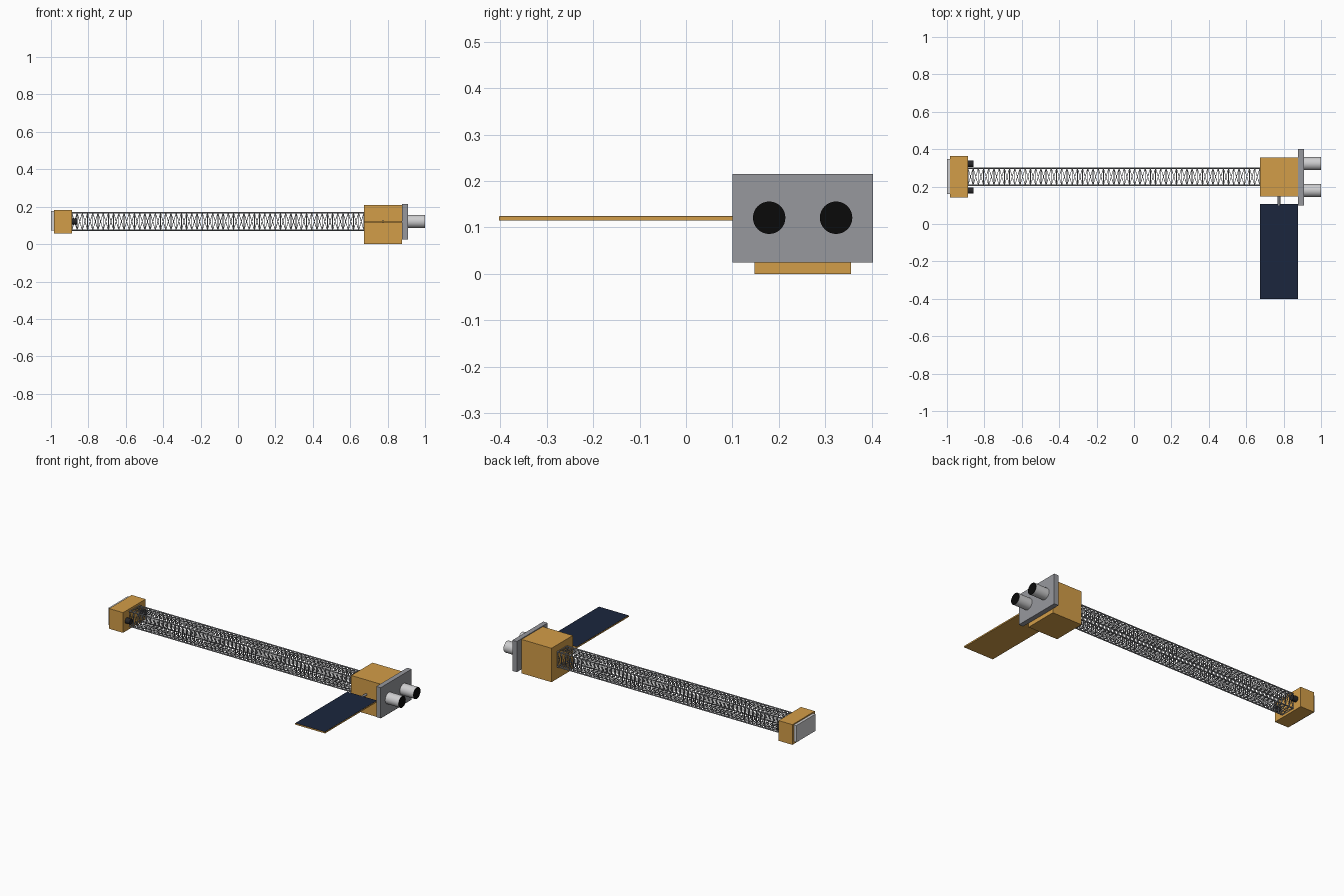
import bpy, bmesh, math
from mathutils import Vector, Matrix

if "Cube" in bpy.data.objects:
    bpy.data.objects.remove(bpy.data.objects["Cube"])


def material(name, r, g, b):
    m = bpy.data.materials.new(name)
    m.diffuse_color = (r, g, b, 1)
    m.use_nodes = True
    m.node_tree.nodes["Principled BSDF"].inputs["Base Color"].default_value = m.diffuse_color
    return m


GOLD = material("gold foil", 0.65, 0.34, 0.065)
NAVY = material("solar navy", 0.011, 0.019, 0.048)
GREY = material("bench grey", 0.31, 0.315, 0.34)
SILVER = material("silver", 0.62, 0.62, 0.63)
DARK = material("mast grey", 0.27, 0.275, 0.29)
BLACK = material("black", 0.003, 0.003, 0.003)
CHARCOAL = material("charcoal", 0.02, 0.02, 0.022)


def finish(bm, name, mat, smooth=False):
    me = bpy.data.meshes.new(name)
    bm.to_mesh(me)
    bm.free()
    me.materials.append(mat)
    ob = bpy.data.objects.new(name, me)
    bpy.context.collection.objects.link(ob)
    if smooth:
        bpy.context.view_layer.objects.active = ob
        ob.select_set(True)
        bpy.ops.object.shade_smooth_by_angle(angle=math.radians(40))
        ob.select_set(False)
    return ob


def box(name, lo, hi, mat):
    lo, hi = Vector(lo), Vector(hi)
    bm = bmesh.new()
    bmesh.ops.create_cube(bm, size=1, matrix=Matrix.Translation((lo + hi) / 2)
                          @ Matrix.Diagonal((*(hi - lo), 1)))
    return finish(bm, name, mat)


def add_rod(bm, a, b, r, seg):
    a, b = Vector(a), Vector(b)
    d = b - a
    mtx = Matrix.Translation((a + b) / 2) @ d.to_track_quat('Z', 'Y').to_matrix().to_4x4()
    bmesh.ops.create_cone(bm, cap_ends=True, segments=seg, radius1=r, radius2=r,
                          depth=d.length, matrix=mtx)


def rod(name, a, b, r, mat, seg=32):
    bm = bmesh.new()
    add_rod(bm, a, b, r, seg)
    return finish(bm, name, mat, True)


YC, ZC = 0.253, 0.121

# Spacecraft body and optics bench at one end
box("spacecraft_body", (0.673, 0.147, 0.0), (0.878, 0.355, 0.21), GOLD)
box("bench_plate", (0.878, 0.1, 0.025), (0.908, 0.402, 0.215), GREY)

# Twin telescope barrels and twin small detector barrels
for side, s in (("left", -1), ("right", 1)):
    y = 0.251 + s * 0.072
    rod("barrel_" + side, (0.905, y, ZC), (0.999, y, ZC), 0.035, SILVER)
    rod("barrel_opening_" + side, (0.9985, y, ZC), (1.0, y, ZC), 0.0348, BLACK)
    rod("detector_" + side, (-0.895, y, ZC), (-0.857, y, ZC), 0.017, CHARCOAL)

# Far module and its end plate
box("far_module", (-0.983, 0.143, 0.058), (-0.888, 0.363, 0.183), GOLD)
box("far_plate", (-1.0, 0.16, 0.072), (-0.983, 0.348, 0.176), SILVER)

# Solar wing with thin dark cells on top, and its boom
box("solar_wing", (0.673, -0.402, 0.1155), (0.878, 0.108, 0.124), GOLD)
box("solar_cells", (0.674, -0.401, 0.124), (0.877, 0.107, 0.1248), NAVY)
rod("wing_boom", (0.775, 0.1, 0.12), (0.775, 0.155, 0.12), 0.007, GREY, 12)

# Lattice mast: longerons, square frames and crossed diagonals
X0, X1, BAYS, H = -0.888, 0.673, 56, 0.046
corners = [(YC + H * a, ZC + H * b) for a, b in ((-1, -1), (1, -1), (1, 1), (-1, 1))]
longerons, frames, braces = bmesh.new(), bmesh.new(), bmesh.new()
for c in corners:
    add_rod(longerons, (X0, *c), (X1, *c), 0.004, 8)
step = (X1 - X0) / BAYS
for i in range(BAYS + 1):
    x = X0 + i * step
    for k in range(4):
        p, q = corners[k], corners[(k + 1) % 4]
        add_rod(frames, (x, *p), (x, *q), 0.0025, 6)
        if i < BAYS:
            add_rod(braces, (x, *p), (x + step, *q), 0.0016, 6)
            add_rod(braces, (x, *q), (x + step, *p), 0.0016, 6)
finish(longerons, "mast_longerons", DARK, True)
finish(frames, "mast_frames", DARK, True)
finish(braces, "mast_diagonals", DARK, True)
